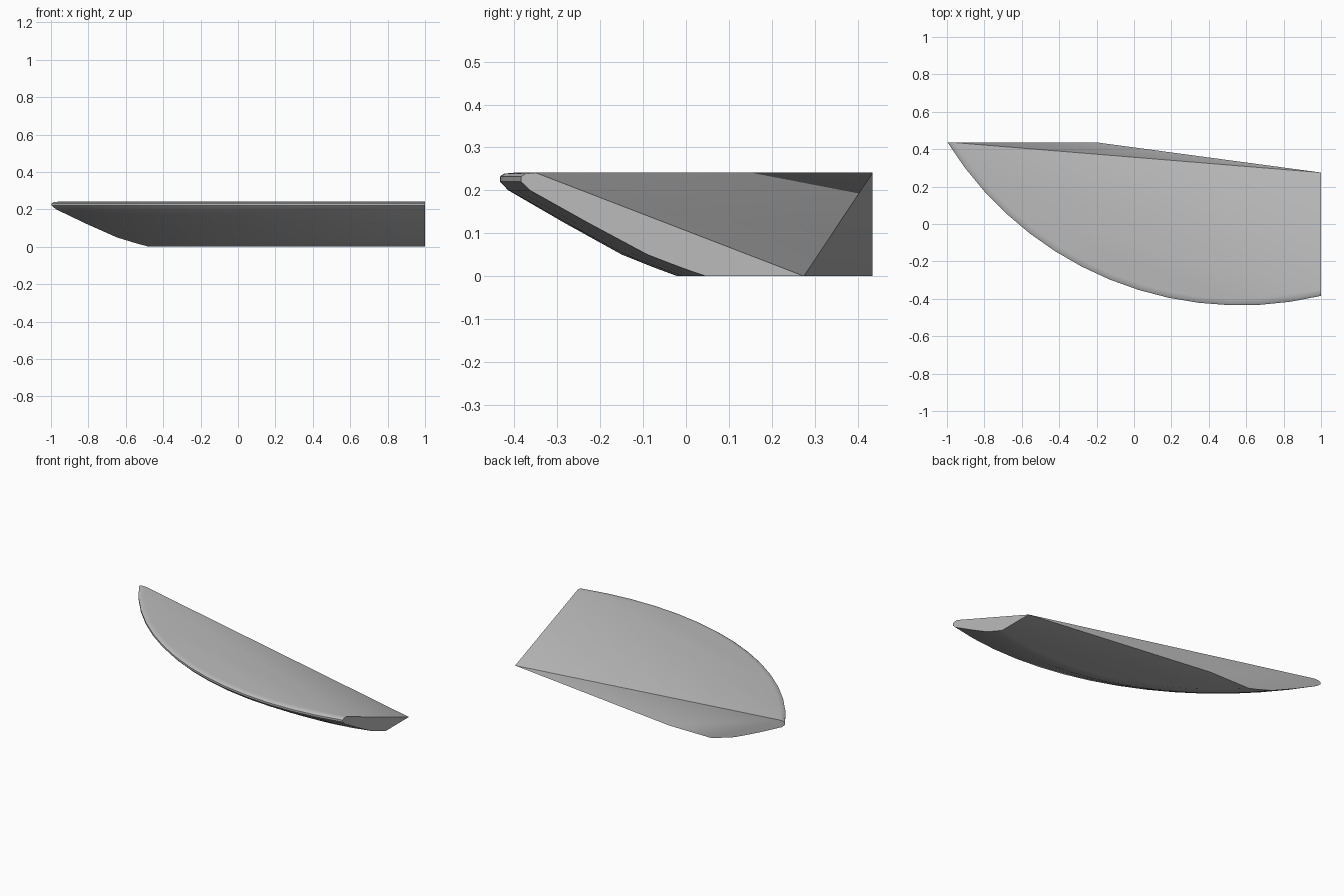
import bpy, bmesh
from math import acos, asin, cos, sin, pi, radians

cube = bpy.data.objects.get("Cube")
if cube:
    bpy.data.objects.remove(cube, do_unlink=True)

# Plain grey material
grey = bpy.data.materials.new("stone_grey")
grey.use_nodes = True
grey.diffuse_color = (0.5, 0.5, 0.5, 1)
grey.node_tree.nodes["Principled BSDF"].inputs["Base Color"].default_value = (0.5, 0.5, 0.5, 1)
grey.node_tree.nodes["Principled BSDF"].inputs["Roughness"].default_value = 0.8

# Dish the shard was broken from: centre, and outer profile as (radius, height)
CX, CY = 0.57, 1.41
END_X, BACK_Y = 1.0, 0.435
SEGMENTS = 14
PROFILE = [(1.43, 0), (1.48, 0.018), (1.56, 0.05), (1.695, 0.125), (1.825, 0.2),
           (1.845, 0.22), (1.845, 0.232), (1.835, 0.239), (1.812, 0.241)]

bm = bmesh.new()

# Curved outer wall: each ring runs from the back break to the end break
for r, z in PROFILE:
    start = -pi + asin((CY - BACK_Y) / r)
    end = -acos((END_X - CX) / r)
    for i in range(SEGMENTS + 1):
        a = start + (end - start) * i / SEGMENTS
        bm.verts.new((CX + r * cos(a), CY + r * sin(a), z))

# Broken corners of the base
bm.verts.new((END_X, 0.275, 0))
bm.verts.new((-0.19, BACK_Y, 0))

# Close the shard into one solid and merge its flat faces
hull = bmesh.ops.convex_hull(bm, input=bm.verts[:])
spare = {v for v in hull["geom_interior"] + hull["geom_unused"]
         if isinstance(v, bmesh.types.BMVert)}
bmesh.ops.delete(bm, geom=list(spare), context='VERTS')
bmesh.ops.dissolve_limit(bm, angle_limit=radians(0.3), verts=bm.verts[:], edges=bm.edges[:])
bmesh.ops.recalc_face_normals(bm, faces=bm.faces[:])

mesh = bpy.data.meshes.new("dish_shard")
bm.to_mesh(mesh)
bm.free()
mesh.materials.append(grey)
shard = bpy.data.objects.new("dish_shard", mesh)
bpy.context.collection.objects.link(shard)

# Smooth wall with crisp broken edges
bpy.ops.object.select_all(action='DESELECT')
shard.select_set(True)
bpy.context.view_layer.objects.active = shard
bpy.ops.object.shade_smooth_by_angle(angle=radians(30))
